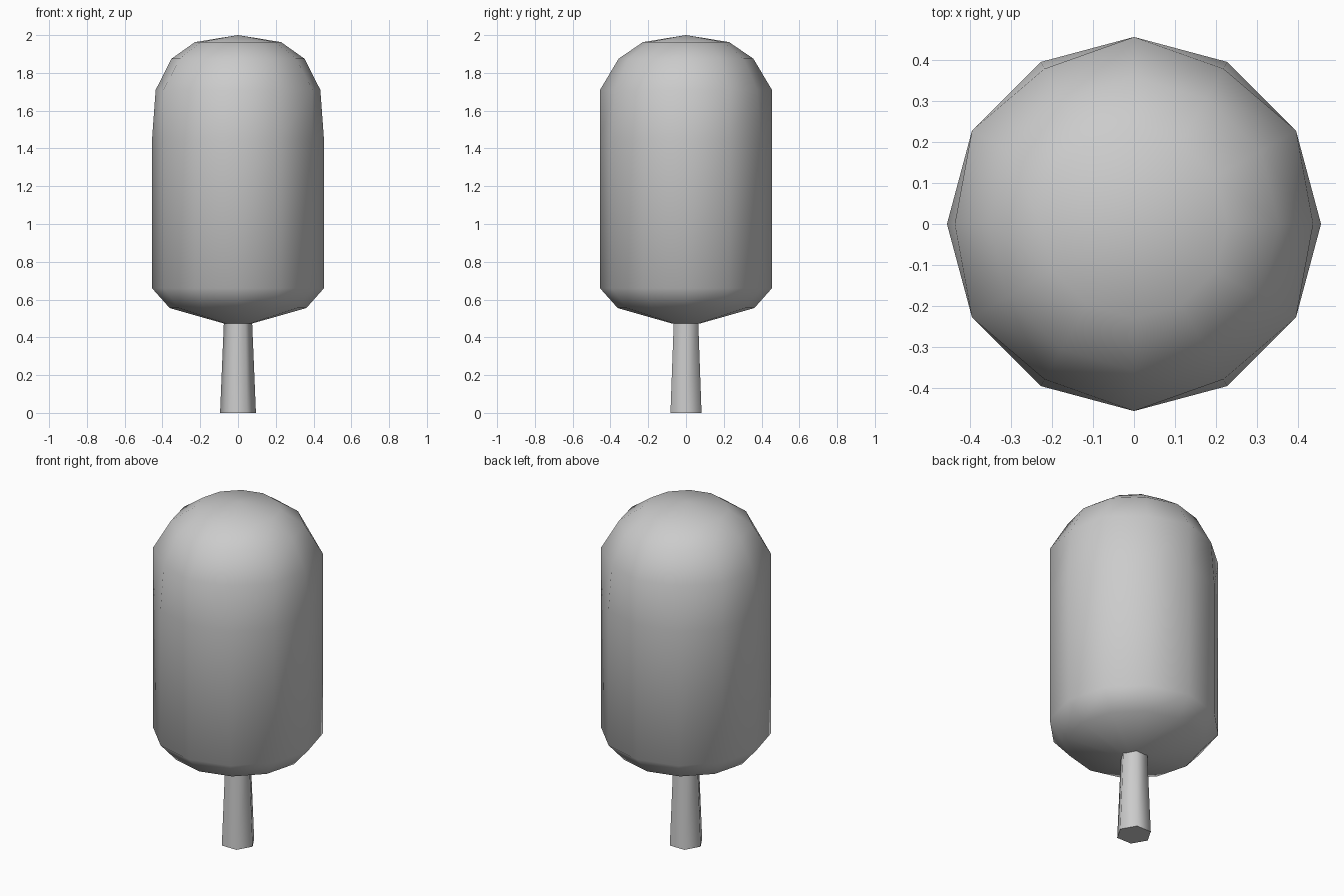
import bpy, bmesh
from math import cos, sin, radians, tau

if "Cube" in bpy.data.objects:
    bpy.data.objects.remove(bpy.data.objects["Cube"])


def lathe(name, rings, sides, angle):
    """Stack of rings (z, radius on even columns, radius on odd columns)."""
    bm = bmesh.new()
    loops = []
    for z, even, odd in rings:
        if even == 0:
            loops.append([bm.verts.new((0, 0, z))])
            continue
        loop = []
        for i in range(sides):
            r = odd if i % 2 else even
            a = tau * i / sides
            loop.append(bm.verts.new((r * cos(a), r * sin(a), z)))
        loops.append(loop)
    for lo, hi in zip(loops, loops[1:]):
        for i in range(sides):
            j = (i + 1) % sides
            if len(hi) == 1:
                bm.faces.new((lo[i], lo[j], hi[0]))
            else:
                bm.faces.new((lo[i], lo[j], hi[j], hi[i]))
    for loop in (loops[0], loops[-1]):
        if len(loop) > 1:
            bm.faces.new(loop)
    bmesh.ops.recalc_face_normals(bm, faces=bm.faces)
    mesh = bpy.data.meshes.new(name)
    bm.to_mesh(mesh)
    bm.free()
    obj = bpy.data.objects.new(name, mesh)
    bpy.context.collection.objects.link(obj)
    bpy.ops.object.select_all(action='DESELECT')
    obj.select_set(True)
    bpy.context.view_layer.objects.active = obj
    bpy.ops.object.shade_smooth_by_angle(angle=radians(angle))
    return obj


# Tree trunk: tapered six-sided post
lathe("trunk", [(0, 0.095, 0.095), (0.5, 0.074, 0.074)], 6, 62)

# Tree crown: twelve-sided rounded capsule
lathe("crown", [
    (0.472, 0.07, 0.07),
    (0.555, 0.362, 0.362),
    (0.66, 0.455, 0.455),
    (1.45, 0.455, 0.455),
    (1.71, 0.436, 0.455),
    (1.875, 0.352, 0.357),
    (1.963, 0.228, 0.228),
    (2.0, 0, 0),
], 12, 62)
